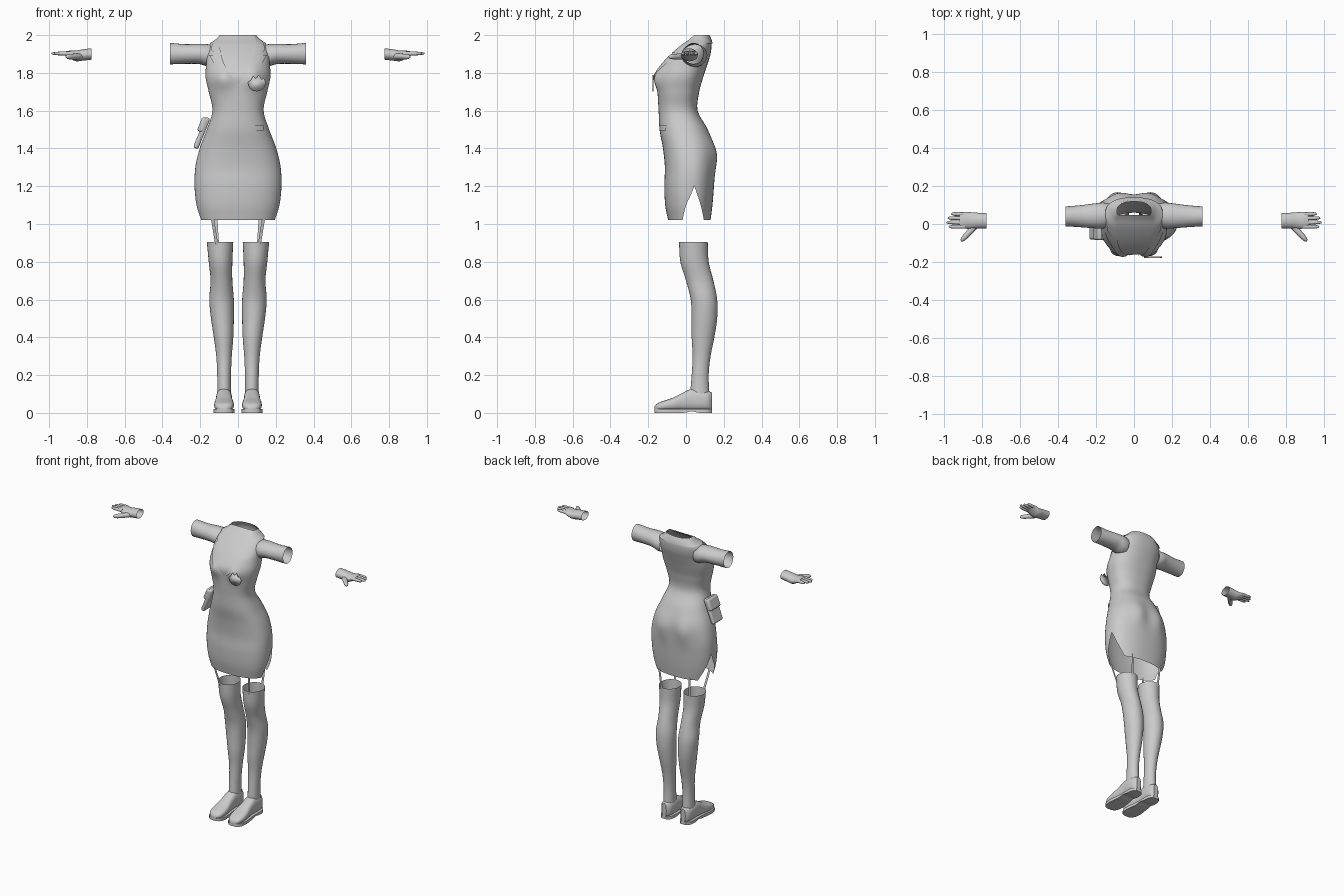
import bpy, bmesh, math
from mathutils import Vector
from math import sin, cos, pi

cube = bpy.data.objects.get("Cube")
if cube:
    bpy.data.objects.remove(cube, do_unlink=True)

grey = bpy.data.materials.new("plain_grey")
grey.use_nodes = True
grey.diffuse_color = (0.6, 0.6, 0.6, 1)
grey.node_tree.nodes["Principled BSDF"].inputs["Base Color"].default_value = (0.6, 0.6, 0.6, 1)
parts = []


def finish(name, bm, mirror=False):
    bmesh.ops.remove_doubles(bm, verts=bm.verts, dist=0.0004)
    bmesh.ops.recalc_face_normals(bm, faces=bm.faces)
    mesh = bpy.data.meshes.new(name)
    bm.to_mesh(mesh)
    bm.free()
    mesh.materials.append(grey)
    ob = bpy.data.objects.new(name, mesh)
    bpy.context.collection.objects.link(ob)
    if mirror:
        ob.modifiers.new("mirror", "MIRROR")
    parts.append(ob)
    return ob


def loft(name, patches, mirror=False, closed=False, caps=()):
    """Skin lists of rows; caps lists the row indices to fill."""
    bm = bmesh.new()
    for rows in patches:
        grid = [[bm.verts.new(p) for p in row] for row in rows]
        n = len(grid[0])
        for a, b in zip(grid, grid[1:]):
            for i in range(n if closed else n - 1):
                j = (i + 1) % n
                bm.faces.new((a[i], a[j], b[j], b[i]))
        for c in caps:
            bm.faces.new(grid[c])
    return finish(name, bm, mirror)


def at(keys, t):
    """Smooth interpolation of rows (t, values...)."""
    t = min(max(t, keys[0][0]), keys[-1][0])
    i = max(k for k in range(len(keys) - 1) if keys[k][0] <= t)
    a, b = keys[i], keys[i + 1]
    p, q = keys[max(i - 1, 0)], keys[min(i + 2, len(keys) - 1)]
    d = b[0] - a[0]
    u = (t - a[0]) / d
    out = []
    for k in range(1, len(a)):
        m0 = (b[k] - p[k]) / (b[0] - p[0]) * d
        m1 = (q[k] - a[k]) / (q[0] - a[0]) * d
        out.append((2*u**3 - 3*u*u + 1) * a[k] + (u**3 - 2*u*u + u) * m0
                   + (3*u*u - 2*u**3) * b[k] + (u**3 - u*u) * m1)
    return out


def steps(a, b, n):
    return [a + (b - a) * i / n for i in range(n + 1)]


def power(v, e):
    return math.copysign(abs(v) ** e, v)


# Dress body: height, half width, front y, back y
BODY = [(1.02, .2, -.095, .13), (1.1, .22, -.11, .14), (1.2, .23, -.115, .148),
        (1.3, .226, -.112, .152), (1.4, .203, -.122, .148), (1.5, .165, -.14, .115),
        (1.6, .136, -.145, .062), (1.7, .155, -.15, .07), (1.78, .172, -.148, .092),
        (1.85, .168, -.125, .115), (1.9, .165, -.085, .13), (1.95, .15, -.03, .135),
        (1.975, .115, 0, .13), (2, .09, .02, .118)]
NECK = [(1.73, 0), (1.8, .045), (1.85, .072), (1.9, .086), (1.95, .094), (2, .084)]
SQ = .85


def body(t, z, off=0):
    """Point on the dress at angle t from the front."""
    rx, yf, yb = at(BODY, z)
    x = (rx + off) * power(sin(t), SQ)
    y = (yf + yb) / 2 - ((yb - yf) / 2 + off) * power(cos(t), SQ)
    bump = lambda x0, z0, sx, sz: math.exp(-((abs(x) - x0) / sx)**2 - ((z - z0) / sz)**2)
    if cos(t) > 0:
        y -= .03 * cos(t) * bump(.085, 1.77, .055, .06)
    else:
        y -= .018 * cos(t) * bump(.085, 1.36, .06, .09)
    return (x, y, z)


def angle(x, z):
    return math.asin(min(x / at(BODY, z)[0], .97) ** (1 / SQ))


def neck(z):
    return angle(max(at(NECK, z)[0], 0), z) if z > 1.73 else 0


# Jacket and skirt in one shell, with a slit up each side of the skirt
SIDE, N = math.radians(99), 32
def torso_row(z):
    t0, row = neck(z), []
    for k in range(-N, N + 1):
        f = 2 * abs(k) / N
        t = t0 + (SIDE - t0) * f if f <= 1 else SIDE + (pi - SIDE) * (f - 1)
        row.append(body(math.copysign(t, k), z))
    return row

front, back = [], []
for z in steps(1.02, 1.2, 9):
    gap = (1.2 - z) / .18
    a, b = SIDE - math.radians(24) * gap, SIDE + math.radians(31) * gap
    front.append([body(t, z) for t in steps(-a, a, N)])
    back.append([body(t, z) for t in steps(b, 2 * pi - b, N)])
loft("dress", [[torso_row(z) for z in steps(1.2, 2, 80)], front, back])

# Lapels and collar, lying just off the jacket
LAPEL = [(1.73, .004), (1.8, .085), (1.85, .122), (1.895, .148)]
WING = [(1.905, .12), (1.925, .138), (1.96, .128)]
for name, keys in (("lapels", LAPEL), ("collar_wings", WING)):
    rows = []
    for z in steps(keys[0][0], keys[-1][0], 14):
        outer = angle(at(keys, z)[0], z)
        rows.append([body(t, z, .006) for t in steps(neck(z), outer, 8)])
    loft(name, [rows], mirror=True)
loft("collar", [[[body(t, z, .006) for t in steps(neck(z), 2 * pi - neck(z), 40)]
                 for z in steps(1.955, 2, 6)]])

# Low pocket flap on the left front
loft("pocket_flap", [[[body(angle(x, z), z, .007) for x in steps(.065, .13, 8)]
                      for z in steps(1.495, 1.525, 3)]])

# Chest pocket with a pointed handkerchief
bm = bmesh.new()
outline = [(.1 + .047 * cos(a), 1.75 + .048 * sin(a)) for a in steps(pi, 2 * pi, 12)]
outline += [(.135, 1.775), (.125, 1.765), (.11, 1.79), (.095, 1.77), (.08, 1.785), (.07, 1.765)]
bm.faces.new([bm.verts.new((x, -.172, z)) for x, z in outline])
pocket = finish("chest_pocket", bm)
pocket.modifiers.new("thickness", "SOLIDIFY").thickness = .006

# Hip pouch with its flap, on the right
def box(name, loc, size, tilt):
    bm = bmesh.new()
    bmesh.ops.create_cube(bm, size=1)
    bmesh.ops.scale(bm, vec=size, verts=bm.verts)
    ob = finish(name, bm)
    ob.location, ob.rotation_euler.y = loc, tilt
    bev = ob.modifiers.new("round", "BEVEL")
    bev.width, bev.segments = .012, 3

box("hip_pouch", (-.192, -.03, 1.482), (.028, .105, .175), math.radians(22))
box("pouch_flap", (-.186, -.03, 1.525), (.036, .11, .08), math.radians(22))


def ring(c, ry, rz, n=24):
    """Upright oval facing along x."""
    return [(c[0], c[1] + ry * cos(a), c[2] + rz * sin(a)) for a in steps(0, 2 * pi, n)[:-1]]


# Short sleeves: x, centre y, centre z, y radius, z radius
SLEEVE = [(.13, .045, 1.888, .062, .058), (.16, .045, 1.892, .068, .06),
          (.2, .043, 1.9, .066, .054), (.28, .041, 1.9, .058, .052), (.36, .04, 1.902, .052, .057)]
loft("sleeves", [[ring((x, *at(SLEEVE, x)[:2]), *at(SLEEVE, x)[2:]) for x in steps(.13, .36, 14)]],
     mirror=True, closed=True)

# Hands: open wrist, palm, four fingers and thumb
PALM = [(.775, .017, 1.9, .04, .03), (.82, .018, 1.895, .041, .03), (.86, .018, 1.89, .044, .028),
        (.9, .02, 1.9, .043, .017), (.918, .02, 1.903, .038, .01)]
loft("palms", [[ring((x, *at(PALM, x)[:2]), *at(PALM, x)[2:]) for x in steps(.775, .918, 12)]],
     mirror=True, closed=True, caps=(-1,))


def digit(name, start, end, r):
    """Tapered finger with a rounded tip."""
    a, b = Vector(start), Vector(end)
    q = (b - a).to_track_quat('Z', 'Y')
    rows = []
    for f, s in ((0, 1), (.4, 1), (.75, .9), (.9, .7), (.98, .4), (1, .1)):
        rows.append([a.lerp(b, f) + q @ Vector((r * s * cos(t), r * s * sin(t), 0))
                     for t in steps(0, 2 * pi, 10)[:-1]])
    loft(name, [rows], mirror=True, closed=True, caps=(0, -1))

for name, y, tip in (("little", .051, .962), ("ring", .03, .98), ("middle", .008, .988), ("index", -.014, .975)):
    digit(name + "_fingers", (.89, y, 1.902), (tip, y * 1.05, 1.903), .0105)
digit("thumbs", (.83, -.005, 1.888), (.91, -.09, 1.885), .016)

# Stockings: height, inner x, outer x, front y, back y
LEG = [(.08, .036, .11, .02, .125), (.2, .037, .11, .03, .12), (.3, .033, .115, .035, .13),
       (.4, .025, .128, .03, .15), (.5, .022, .143, .03, .165), (.6, .022, .152, .025, .165),
       (.7, .03, .145, 0, .145), (.8, .03, .155, -.03, .12), (.905, .025, .165, -.037, .115)]
rows = []
for z in steps(.08, .905, 36):
    x0, x1, y0, y1 = at(LEG, z)
    rows.append([((x0 + x1 + (x1 - x0) * cos(a)) / 2, (y0 + y1 + (y1 - y0) * sin(a)) / 2, z)
                 for a in steps(0, 2 * pi, 28)[:-1]])
loft("stockings", [rows], mirror=True, closed=True)

# Garter straps, front and back
for name, top, low in (("front_straps", (.137, -.072), (.112, -.036)), ("back_straps", (.118, .128), (.108, .114))):
    loft(name, [[[(x + dx, y, z) for dx in (-.008, .008)]
                 for (x, y), z in ((top, 1.04), (low, .885))]], mirror=True)

# Shoes: y, half width, top height
SHOE = [(-.168, .016, .032), (-.155, .038, .048), (-.12, .051, .063), (-.07, .051, .08),
        (-.02, .044, .105), (.03, .042, .127), (.08, .042, .12), (.12, .035, .114), (.138, .017, .108)]
upper, sole = [], []
for y in steps(-.168, .138, 30):
    w, top = at(SHOE, y)
    arch = .008 * math.exp(-((y - .03) / .025)**2)
    turn = steps(0, 2 * pi, 24)[:-1]
    upper.append([(.074 + w * power(cos(a), .75), y,
                   (top + .012) / 2 + (top - .012) / 2 * power(sin(a), .75)) for a in turn])
    sole.append([(.074 + (w + .004) * sx, y, z) for sx, z in
                 ((-1, arch), (1, arch), (1, .02), (-1, .02))])
loft("shoes", [upper], mirror=True, closed=True, caps=(0, -1))
loft("soles", [sole], mirror=True, closed=True, caps=(0, -1))

# Smooth shading with crisp edges
bpy.ops.object.select_all(action='DESELECT')
for ob in parts:
    ob.select_set(True)
bpy.context.view_layer.objects.active = parts[0]
bpy.ops.object.shade_smooth_by_angle(angle=math.radians(40))
